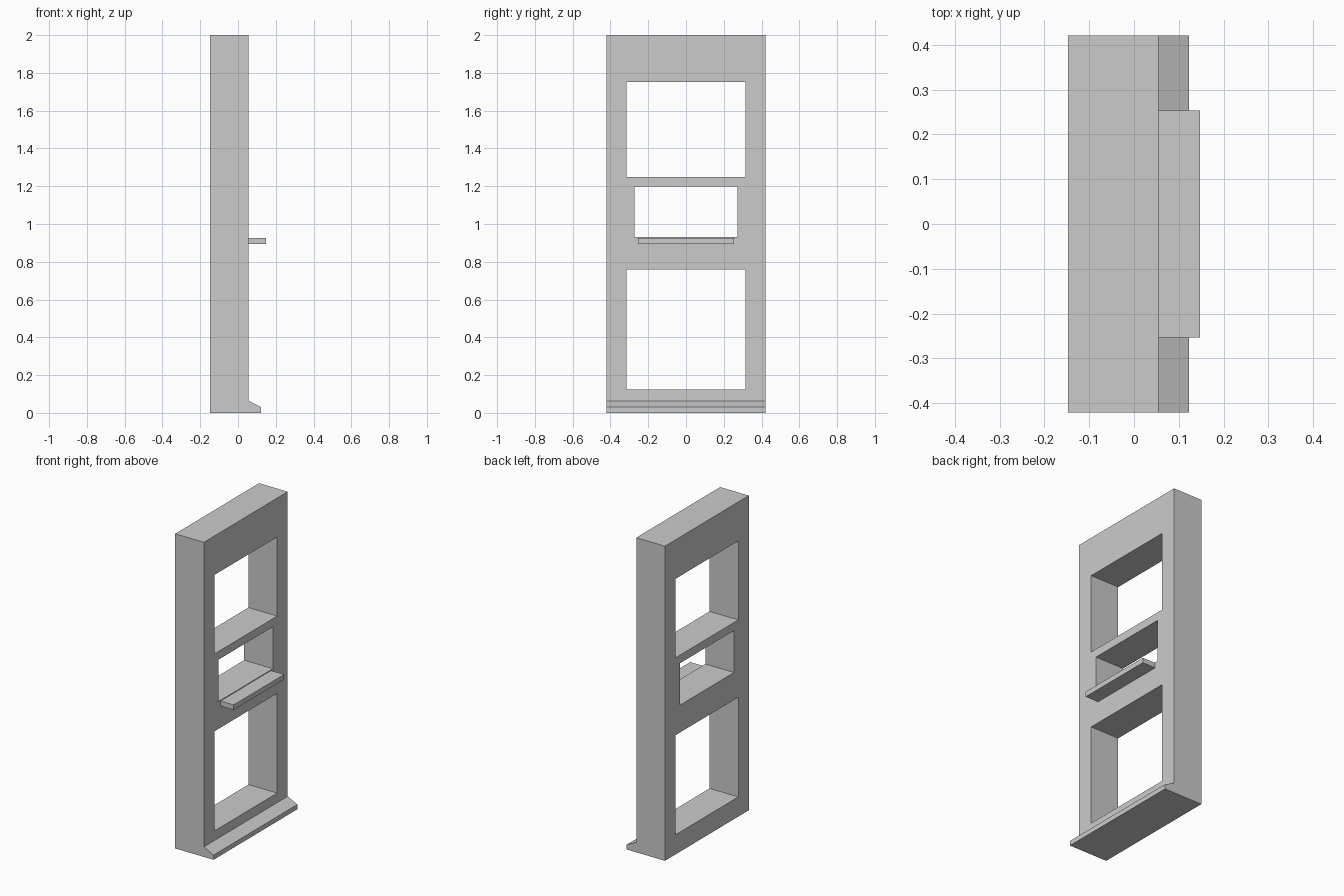
import bpy, bmesh
from mathutils import Vector

if "Cube" in bpy.data.objects:
    bpy.data.objects.remove(bpy.data.objects["Cube"])


def prism(name, loops, axis_vec, place):
    """Fill closed 2D loops (outer outline plus holes) and extrude along axis_vec."""
    bm = bmesh.new()
    for loop in loops:
        verts = [bm.verts.new(place(a, b)) for a, b in loop]
        for i, v in enumerate(verts):
            bm.edges.new((v, verts[i - 1]))
    bmesh.ops.triangle_fill(bm, edges=bm.edges[:], use_beauty=True)
    ext = bmesh.ops.extrude_face_region(bm, geom=bm.faces[:], use_keep_orig=True)
    moved = [g for g in ext["geom"] if isinstance(g, bmesh.types.BMVert)]
    bmesh.ops.translate(bm, verts=moved, vec=Vector(axis_vec))
    bmesh.ops.recalc_face_normals(bm, faces=bm.faces[:])
    mesh = bpy.data.meshes.new(name)
    bm.to_mesh(mesh)
    bm.free()
    obj = bpy.data.objects.new(name, mesh)
    bpy.context.collection.objects.link(obj)
    return obj


def rect(half_width, z0, z1):
    return [(-half_width, z0), (half_width, z0), (half_width, z1), (-half_width, z1)]


BACK, FACE, HALF = -0.147, 0.055, 0.421

# Upright panel with three through openings
prism("frame_panel",
      [rect(HALF, 0, 2), rect(0.315, 1.25, 1.752),
       rect(0.272, 0.932, 1.198), rect(0.315, 0.125, 0.758)],
      (FACE - BACK, 0, 0), lambda y, z: (BACK, y, z))

# Small shelf below the middle opening
prism("shelf", [rect(0.253, 0.895, 0.927)],
      (0.147 - FACE, 0, 0), lambda y, z: (FACE, y, z))

# Sloped foot along the bottom edge
prism("sloped_foot", [[(FACE, 0), (0.123, 0), (0.123, 0.03), (FACE, 0.064)]],
      (0, 2 * HALF, 0), lambda x, z: (x, -HALF, z))
